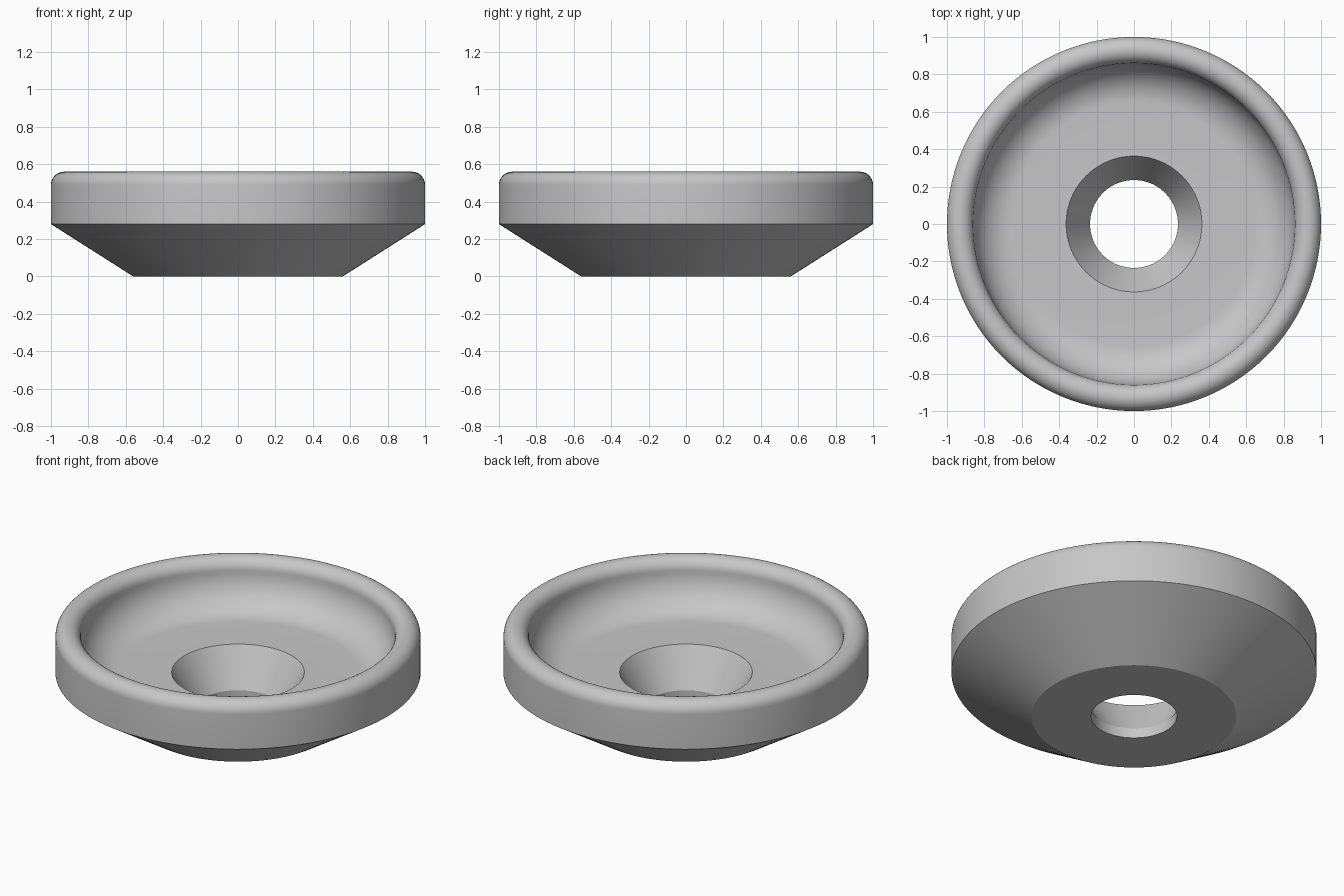
import bpy, bmesh, math

SIDES = 128

cube = bpy.data.objects.get("Cube")
if cube:
    bpy.data.objects.remove(cube, do_unlink=True)

grey = bpy.data.materials.new("light_grey")
grey.use_nodes = True
colour = (0.57, 0.57, 0.57, 1)
grey.diffuse_color = colour
grey.node_tree.nodes["Principled BSDF"].inputs["Base Color"].default_value = colour


def arc(cx, cz, radius, start, end, steps):
    """Points along an arc in the r-z plane, angles in degrees."""
    angles = [math.radians(start + (end - start) * i / steps) for i in range(steps + 1)]
    return [(cx + radius * math.cos(a), cz + radius * math.sin(a)) for a in angles]


def lathe(name, profile, material):
    """Spin a closed r-z profile around the z axis."""
    bm = bmesh.new()
    rings = []
    for i in range(SIDES):
        a = 2 * math.pi * i / SIDES
        rings.append([bm.verts.new((r * math.cos(a), r * math.sin(a), z)) for r, z in profile])
    count = len(profile)
    for i, ring in enumerate(rings):
        after = rings[(i + 1) % SIDES]
        for j in range(count):
            k = (j + 1) % count
            bm.faces.new((ring[j], after[j], after[k], ring[k]))
    bmesh.ops.recalc_face_normals(bm, faces=bm.faces)
    mesh = bpy.data.meshes.new(name)
    bm.to_mesh(mesh)
    bm.free()
    mesh.materials.append(material)
    obj = bpy.data.objects.new(name, mesh)
    bpy.context.collection.objects.link(obj)
    return obj


# Underside, cone and outer wall
profile = [(0.235, 0), (0.56, 0), (1, 0.28)]
# Fully rounded rim
profile += arc(0.93, 0.49, 0.07, 0, 180, 20)
# Concave inner wall running into the flat floor
profile += arc(0.65, 0.49, 0.21, 0, -90, 16)[1:]
# Countersunk hole with a short straight bore
profile += [(0.363, 0.28), (0.235, 0.06)]

dish = lathe("countersunk_dish", profile, grey)
bpy.ops.object.select_all(action='DESELECT')
dish.select_set(True)
bpy.context.view_layer.objects.active = dish
bpy.ops.object.shade_smooth_by_angle(angle=math.radians(25))
